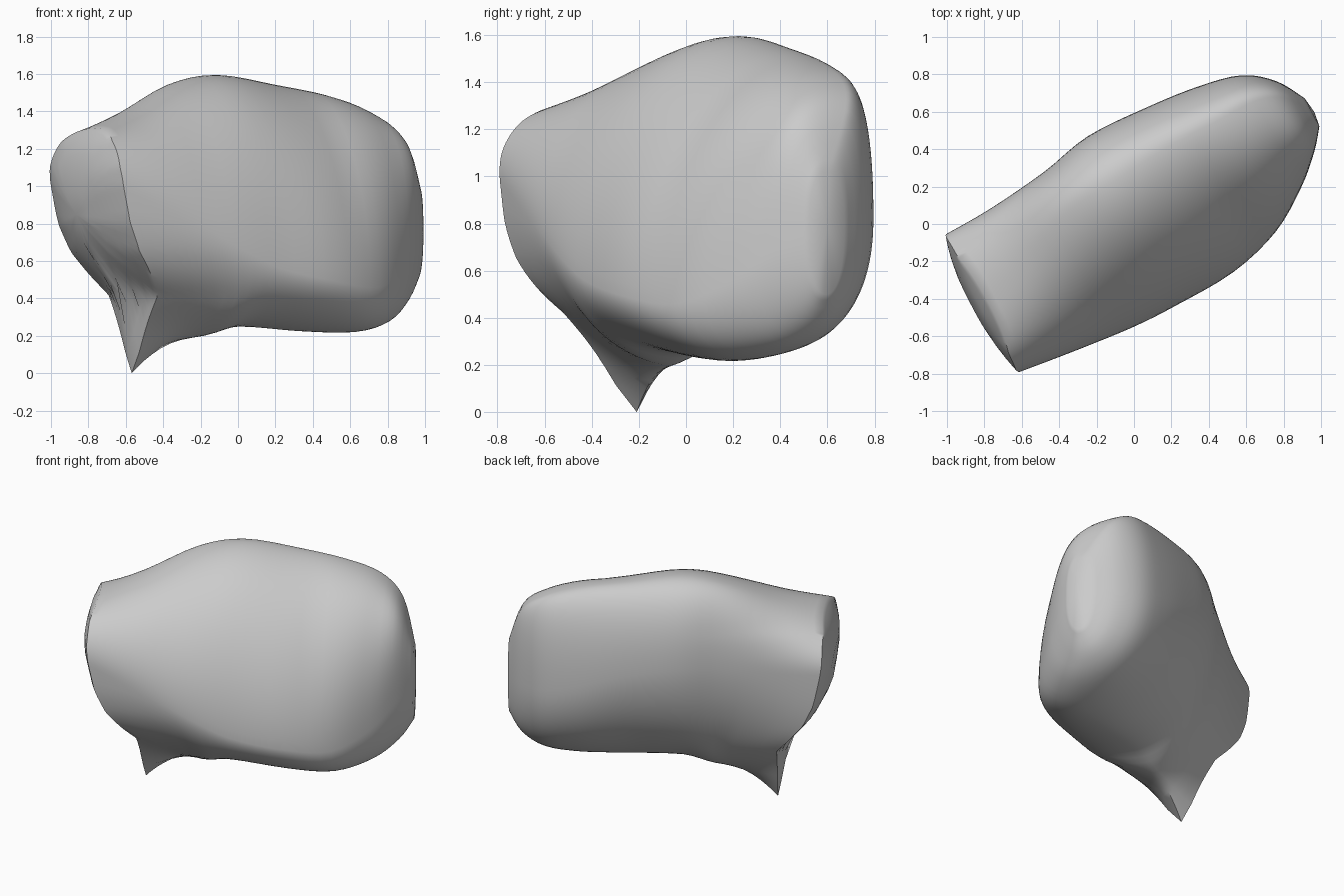
import bpy, bmesh
from math import sin, cos, pi, exp, radians

if "Cube" in bpy.data.objects:
    bpy.data.objects.remove(bpy.data.objects["Cube"])

U = (0.885, 0.466)   # long axis of the boulder in plan
N = 96               # points around each section
STEPS = 4            # sections between stations

# u, front v, front z, back v, back z, top z, top v, bottom z, bottom v
STATIONS = [
    (-.92, -.415, .98, .42, 1.02, 1.31, -.04, .42, .08),
    (-.65, -.45, .86, .43, 1.02, 1.40, .08, .32, .06),
    (-.30, -.485, .68, .47, 1.05, 1.545, .22, .22, .03),
    (.00, -.49, .56, .53, 1.05, 1.595, .25, .25, .00),
    (.35, -.475, .49, .52, .98, 1.545, .28, .225, -.05),
    (.65, -.39, .46, .49, .88, 1.49, .28, .22, -.08),
    (.88, -.245, .56, .435, .82, 1.41, .28, .27, .00),
    (1.03, -.11, .70, .32, .82, 1.28, .22, .37, .07),
    (1.12, .00, .75, .17, .80, 1.02, .09, .50, .08),
]
# cut end: position along the axis at each height
RIM = [(.0, -.60), (.42, -.62), (.52, -.70), (.65, -.80), (.8, -.867), (1.0, -.91),
       (1.1, -.922), (1.24, -.915), (1.31, -.885)]
# roundness of the quarter arcs along u (below 1 is boxy, above 1 is chamfered)
TOP_FRONT = [(-.92, .88), (-.4, 1.05), (.5, 1.1), (.9, .85), (1.03, .68), (1.2, .75)]
TOP_BACK = [(-.92, .9), (-.4, .85), (.5, .9), (.9, .85), (1.2, .8)]
LOWER = [(-.92, .6), (-.4, 1.05), (.3, 1.08), (.65, .97), (1.0, .92), (1.2, .85)]


def lookup(table, x):
    for (x0, a), (x1, b) in zip(table, table[1:]):
        if x <= x1:
            return a + (b - a) * max(0, x - x0) / (x1 - x0)
    return table[-1][1]


def blend(i, t):
    p = [STATIONS[min(max(k, 0), len(STATIONS) - 1)] for k in range(i - 1, i + 3)]
    return [0.5 * (2 * b + (c - a) * t + (2 * a - 5 * b + 4 * c - d) * t * t
                   + (3 * b - a - 3 * c + d) * t ** 3) for a, b, c, d in zip(*p)]


def place(u, v, z):
    return (u * U[0] - v * U[1], u * U[1] + v * U[0], z)


def section(st):
    u, vf, zf, vk, zk, zt, vt, zb, vb = st
    spike = .42 * max(0, 1 - (u + .92) / .8) ** 2
    pts = []
    for k in range(N):
        c, s = cos(2 * pi * k / N), sin(2 * pi * k / N)
        back, top = c >= 0, s >= 0
        table = (TOP_BACK if back else TOP_FRONT) if top else LOWER
        p = lookup(table, u)
        side_v, side_z = (vk, zk) if back else (vf, zf)
        mid_v, mid_z = (vt, zt) if top else (vb, zb)
        v = mid_v + (side_v - mid_v) * abs(c) ** p
        z = side_z + (mid_z - side_z) * abs(s) ** p
        if not top:
            d = v - vb
            width = .14 if d > 0 else .21
            z -= spike * exp(-(abs(d) / width) ** 1.5) * min(1, -2 * s)
        pts.append((u + (lookup(RIM, z) + .92) * max(0, 1 - (u + .92) / .9), v, z))
    return pts


bm = bmesh.new()
rings = []


def add_ring(pts):
    rings.append([bm.verts.new(place(*p)) for p in pts])


# bulging cut end
first = section(STATIONS[0])
cv, cz = .05, .85
for s in (.25, .5, .7, .85, .95):
    ring = []
    for u, v, z in first:
        v2, z2 = cv + (v - cv) * s, cz + (z - cz) * s
        ring.append((lookup(RIM, z2) - .07 * (1 - s * s), v2, z2))
    add_ring(ring)
# body with the pointed foot
for i in range(len(STATIONS) - 1):
    for j in range(STEPS):
        add_ring(section(blend(i, j / STEPS)))
add_ring(section(STATIONS[-1]))

for a, b in zip(rings, rings[1:]):
    for k in range(N):
        bm.faces.new((a[k], a[(k + 1) % N], b[(k + 1) % N], b[k]))
for ring, tip in ((rings[0], (lookup(RIM, cz) - .075, cv, cz)), (rings[-1], (1.132, .08, .78))):
    t = bm.verts.new(place(*tip))
    for k in range(N):
        bm.faces.new((ring[k], ring[(k + 1) % N], t))
bmesh.ops.recalc_face_normals(bm, faces=bm.faces)

mesh = bpy.data.meshes.new("boulder")
bm.to_mesh(mesh)
bm.free()
boulder = bpy.data.objects.new("boulder", mesh)
bpy.context.collection.objects.link(boulder)
bpy.context.view_layer.objects.active = boulder
boulder.select_set(True)
bpy.ops.object.shade_smooth_by_angle(angle=radians(50))
